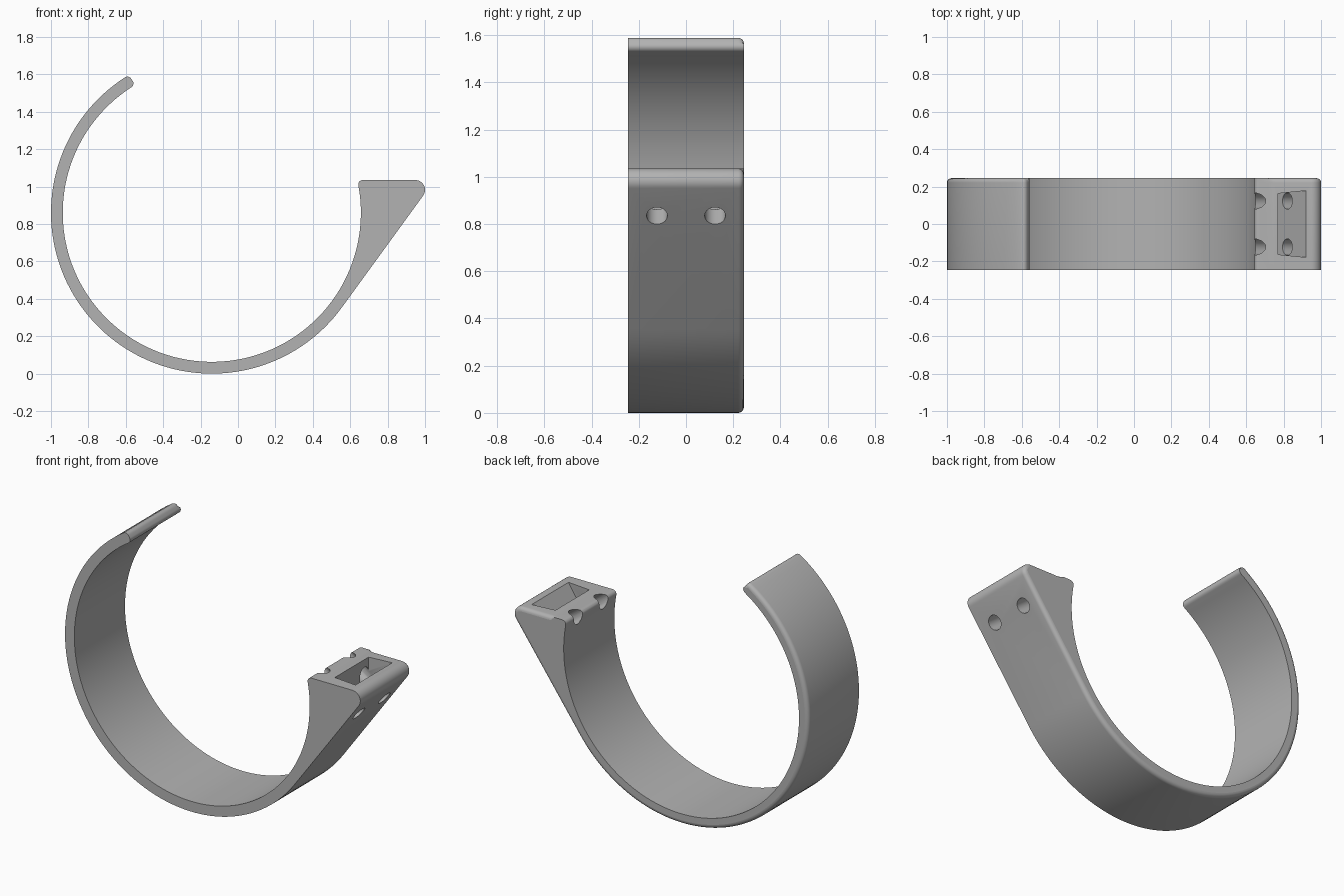
import bpy, bmesh
from math import sin, cos, radians, degrees, asin, pi
from mathutils import Vector

if "Cube" in bpy.data.objects:
    bpy.data.objects.remove(bpy.data.objects["Cube"], do_unlink=True)

CX, CZ, RO, RI = -0.14, 0.86, 0.86, 0.797   # ring centre and radii
HALF, TOP, ROUND = 0.245, 1.035, 0.024      # half width, block top, rim rounding
END, TANGENT, FIL = 121, 324, 0.024         # hook end, start of slope, end fillet

grey = bpy.data.materials.new("plain grey")
grey.use_nodes = True
grey.diffuse_color = (0.45, 0.45, 0.45, 1)
grey.node_tree.nodes["Principled BSDF"].inputs["Base Color"].default_value = (0.45, 0.45, 0.45, 1)


def make_object(name, bm):
    bmesh.ops.recalc_face_normals(bm, faces=bm.faces)
    mesh = bpy.data.meshes.new(name)
    bm.to_mesh(mesh)
    bm.free()
    mesh.materials.append(grey)
    obj = bpy.data.objects.new(name, mesh)
    bpy.context.collection.objects.link(obj)
    return obj


def arc(cx, cz, r, start, stop, steps, weight, side=1):
    """Profile points with outward normal and rim rounding weight."""
    pts = []
    for i in range(steps + 1):
        a = radians(start + (stop - start) * i / steps)
        n = Vector((cos(a), sin(a)))
        pts.append((Vector((cx, cz)) + n * r, n * side, weight))
    return pts


# Hook profile: outer arc, slope, block top, inner arc, rounded tip
a1 = END + degrees(FIL / 0.83)
tip = Vector((cos(radians(a1)), sin(radians(a1))))
outer_c = Vector((CX, CZ)) + tip * (RO - FIL)
inner_c = Vector((CX, CZ)) + tip * (RI + FIL)
corner = 0.0525
lip = degrees(asin((TOP - FIL - CZ) / (RI + FIL)))
lip_x = CX + (RI + FIL) * cos(radians(lip))
up = Vector((0, 1))

profile = arc(outer_c.x, outer_c.y, FIL, a1 - 90, a1, 6, 0.9)
profile += arc(CX, CZ, RO, a1, TANGENT, 80, 1)[1:]
profile += arc(1 - corner, TOP - corner, corner, TANGENT - 360, 90, 12, 1)
profile += [(Vector((0.745, TOP)), up, 1), (Vector((0.72, TOP)), up, 0)]
profile += arc(lip_x, TOP - FIL, FIL, 90, 180 + lip, 8, 0)
profile += arc(CX, CZ, RI, lip, a1 - 360, 90, 0, -1)[1:]
profile += arc(inner_c.x, inner_c.y, FIL, a1 + 180, a1 + 270, 6, 0)[1:]

# Loft the profile from front to back, rounding the outer back rim
levels = [(-HALF, 0)]
for i in range(6):
    a = i / 5 * pi / 2
    levels.append((HALF - ROUND + ROUND * sin(a), ROUND * (1 - cos(a))))
bm = bmesh.new()
rings = []
for y, inset in levels:
    ring = []
    for p, n, w in profile:
        q = p - n * inset * w
        ring.append(bm.verts.new((q.x, y, q.y)))
    rings.append(ring)
count = len(profile)
for a, b in zip(rings, rings[1:]):
    for i in range(count):
        j = (i + 1) % count
        bm.faces.new((a[i], a[j], b[j], b[i]))
bm.faces.new(rings[0])
bm.faces.new(rings[-1])
hook = make_object("hook_body", bm)

# Wedge pocket whose floor runs parallel to the slope
normal = Vector((cos(radians(TANGENT)), sin(radians(TANGENT))))
slope = normal.dot(Vector((CX, CZ))) + RO


def floor_z(x):
    return (normal.x * x - (slope - 0.105)) / -normal.y


bm = bmesh.new()
sides = []
for s in (-1, 1):
    sides.append([bm.verts.new((x, s * (0.163 + 0.1 * (x - 0.77)), z))
                  for x, z in ((0.77, floor_z(0.77)), (0.97, floor_z(0.97)), (0.77, floor_z(0.97)))])
for ring in sides:
    bm.faces.new(ring)
for i in range(3):
    j = (i + 1) % 3
    bm.faces.new((sides[0][i], sides[0][j], sides[1][j], sides[1][i]))
cutters = [make_object("pocket_cutter", bm)]

# Two screw holes square to the slope
axis = Vector((normal.x, 0, normal.y))
for s in (-1, 1):
    bm = bmesh.new()
    bmesh.ops.create_cone(bm, cap_ends=True, segments=32, radius1=0.044, radius2=0.044, depth=0.8)
    hole = make_object("screw_hole_cutter", bm)
    hole.rotation_euler = axis.to_track_quat('Z', 'Y').to_euler()
    hole.location = Vector((0.905, s * 0.123, 0.835)) - axis * 0.15
    cutters.append(hole)

bpy.context.view_layer.objects.active = hook
hook.select_set(True)
for cutter in cutters:
    cutter.hide_render = True
    mod = hook.modifiers.new("cut", 'BOOLEAN')
    mod.operation = 'DIFFERENCE'
    mod.solver = 'EXACT'
    mod.object = cutter
    bpy.ops.object.modifier_apply(modifier=mod.name)
for cutter in cutters:
    bpy.data.objects.remove(cutter, do_unlink=True)

# Smooth curves, flat side faces
bpy.ops.object.shade_smooth_by_angle(angle=radians(30))
for poly in hook.data.polygons:
    if abs(poly.normal.y) > 0.999:
        poly.use_smooth = False
